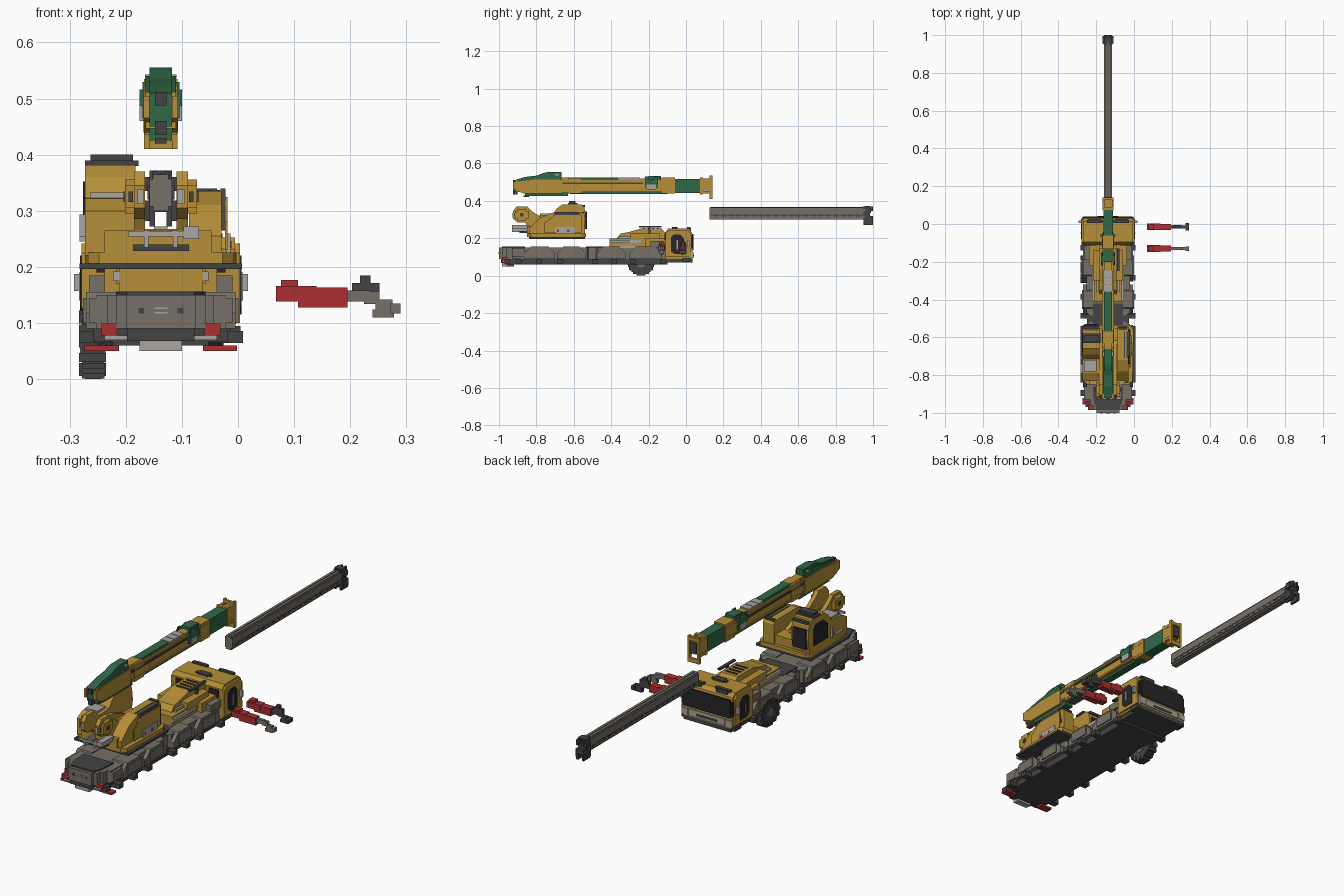
import bpy, bmesh, math

if "Cube" in bpy.data.objects:
    bpy.data.objects.remove(bpy.data.objects["Cube"])

CX = -0.1375  # centre line of the truck, turret and boom


def material(name, r, g, b):
    lin = [((c / 255 + 0.055) / 1.055) ** 2.4 for c in (r, g, b)] + [1]
    m = bpy.data.materials.new(name)
    m.use_nodes = True
    m.diffuse_color = lin
    m.node_tree.nodes["Principled BSDF"].inputs["Base Color"].default_value = lin
    return m


YELLOW = material("ochre yellow", 182, 143, 56)
GREEN = material("deep green", 48, 104, 72)
DARK = material("dark grey", 68, 68, 68)
GREY = material("warm grey", 118, 112, 103)
LIGHT = material("light grey", 168, 165, 161)
RED = material("red", 172, 48, 50)
BLACK = material("window black", 38, 38, 40)


def finish(name, mat, bm):
    bmesh.ops.recalc_face_normals(bm, faces=bm.faces)
    me = bpy.data.meshes.new(name)
    bm.to_mesh(me)
    bm.free()
    me.materials.append(mat)
    ob = bpy.data.objects.new(name, me)
    bpy.context.collection.objects.link(ob)


def extrude(bm, base, shift):
    f = bm.faces.new([bm.verts.new(p) for p in base])
    r = bmesh.ops.extrude_face_region(bm, geom=[f])
    vs = [v for v in r["geom"] if isinstance(v, bmesh.types.BMVert)]
    bmesh.ops.translate(bm, verts=vs, vec=shift)


def boxes(name, mat, items, mirror=False, cx=CX):
    """Boxes (x0, x1, y0, y1, z0, z1), x measured from the centre line."""
    bm = bmesh.new()
    for x0, x1, y0, y1, z0, z1 in items:
        for s in ((1, -1) if mirror else (1,)):
            a, b = sorted((cx + s * x0, cx + s * x1))
            extrude(bm, [(a, y0, z0), (b, y0, z0), (b, y1, z0), (a, y1, z0)], (0, 0, z1 - z0))
    finish(name, mat, bm)


def profile(name, mat, pts, x0, x1, mirror=False):
    """Side profile of (y, z) points extruded across x."""
    bm = bmesh.new()
    for s in ((1, -1) if mirror else (1,)):
        extrude(bm, [(CX + s * x0, y, z) for y, z in pts], (s * (x1 - x0), 0, 0))
    finish(name, mat, bm)


def plan(name, mat, half, z0, z1):
    """Symmetric plan outline of (half width, y) points extruded up."""
    bm = bmesh.new()
    pts = [(CX + w, y, z0) for w, y in half] + [(CX - w, y, z0) for w, y in reversed(half)]
    extrude(bm, pts, (0, 0, z1 - z0))
    finish(name, mat, bm)


# --- Chassis ---
plan("chassis_underside", DARK, [(.085, -.97), (.105, -.9), (.112, -.84), (.112, -.1)], .06, .09)
plan("chassis_deck", GREY, [(.062, -1), (.062, -.985), (.08, -.985), (.08, -.96), (.095, -.96), (.095, -.93),
     (.115, -.93), (.115, -.53), (.1, -.52), (.1, -.48), (.115, -.47), (.115, -.1)], .09, .15)
plan("deck_rear_panel", DARK, [(.06, -.985), (.075, -.94), (.08, -.86)], .148, .156)
for i, (a, b) in enumerate([(-.305, -.13), (-.478, -.32), (-.69, -.535), (-.865, -.70)]):
    profile(f"fender_{i + 1}", GREY, [(a, .09), (a, .118), (a + .035, .155), (b - .035, .155),
            (b, .118), (b, .09)], .055, .133, True)
    m = (a + b) / 2
    boxes(f"fender_step_{i + 1}", GREY, [(.13, .1385, m - .05, m + .05, .1, .145)], True)
boxes("rear_side_deck", GREY, [(.09, .128, -.93, -.86, .1, .145)], True)
boxes("deck_middle_panel", DARK, [(-.08, .08, -.535, -.42, .148, .156), (-.095, .095, -.515, -.485, .148, .153)])
boxes("outrigger_pads", DARK, [(.1, .146, y, y + .03, .064, .086)
      for y in (-.91, -.80, -.69, -.50, -.40, -.30, -.14)], True)
boxes("rear_bumper", DARK, [(-.12, .12, -.97, -.94, .066, .09), (-.06, .06, -.99, -.97, .068, .09)])
boxes("rear_plate", LIGHT, [(-.038, .038, -.985, -.955, .05, .068)])
boxes("rear_step_rails", LIGHT, [(.055, .1, -.982, -.97, .07, .078)], True)
boxes("rear_lamps", RED, [(.078, .106, -.985, -.955, .078, .099), (.075, .136, -.955, -.92, .05, .06)], True)
boxes("rear_hatch", DARK, [(-.04, -.03, -1.002, -.99, .117, .127), (.03, .04, -1.002, -.99, .117, .127)])
boxes("rear_trim", LIGHT, [(-.012, .012, -1.002, -.99, z, z + .003) for z in (.117, .125)])

# --- Single wheel, stepped like blocks ---
bm = bmesh.new()
N, R = 15, .0625
for i in range(N):
    y = (i + .5) / N * 2 - 1
    h = round(R * math.sqrt(1 - y * y) / .009) * .009
    yc = -.24 + y * .07
    extrude(bm, [(x, yy, .064 - h) for x, yy in ((-.278, yc - .0047), (-.238, yc - .0047),
            (-.238, yc + .0047), (-.278, yc + .0047))], (0, 0, 2 * h))
finish("wheel", DARK, bm)
boxes("wheel_tread", DARK, [(-.283, -.235, -.24 + .064 * math.cos(t) - .008, -.24 + .064 * math.cos(t) + .008,
      .064 + .05 * math.sin(t) - .008, .064 + .05 * math.sin(t) + .008)
      for t in [k * math.pi / 6 for k in range(12)]], cx=0)
boxes("wheel_foot", DARK, [(-.273, -.243, -.262, -.218, 0, .01)], cx=0)
boxes("wheel_hub", GREY, [(-.282, -.236, -.262, -.218, .052, .078), (-.282, -.236, -.253, -.227, .043, .087)], cx=0)

# --- Engine deck between turret and driver cab ---
boxes("engine_base", YELLOW, [(-.075, .075, -.41, -.11, .155, .2)])
profile("engine_cover", YELLOW, [(-.375, .195), (-.35, .225), (-.3, .235), (-.24, .252), (-.13, .252),
        (-.11, .23), (-.11, .195)], -.045, .045)
boxes("engine_side_boxes", YELLOW, [(.045, .08, -.30, -.14, .17, .225), (.075, .1, -.22, -.11, .15, .2)], True)
boxes("engine_ribs", DARK, [(-.03, .03, y, y + .008, .236, .256) for y in (-.23, -.205, -.18, -.155)])
boxes("exhaust_pipes", LIGHT, [(.075, .085, -.41, -.24, .175, .192), (.05, .06, -.36, -.3, .2, .212)], True)
boxes("air_intake", DARK, [(.048, .062, -.25, -.13, .257, .265), (.05, .06, -.2, -.19, .225, .257)])
boxes("side_tanks", GREY, [(.095, .128, -.19, -.115, .15, .185)], True)

# --- Driver cab ---
profile("driver_cab", YELLOW, [(-.11, .09), (-.11, .232), (-.095, .252), (.012, .252), (.03, .235),
        (.036, .2), (.036, .09)], -.132, .132)
profile("cab_sides", YELLOW, [(-.11, .1), (-.11, .225), (-.095, .242), (.01, .242), (.025, .225),
        (.028, .1)], .13, .141, True)
boxes("windshield", BLACK, [(-.124, .124, .03, .041, .138, .224)])
boxes("windshield_corner", BLACK, [(.118, .1345, .02, .0375, .145, .215)], True)
profile("side_window", BLACK, [(-.08, .13), (-.08, .205), (-.065, .22), (-.03, .22), (-.012, .2),
        (-.012, .115), (-.06, .115)], .139, .144, True)
boxes("side_window_bar", LIGHT, [(.14, .146, -.05, -.044, .14, .19)], True)
boxes("rear_cab_window", BLACK, [(.06, .115, -.114, -.108, .19, .225)], True)
boxes("cab_bumper", DARK, [(-.125, .125, -.11, .036, .07, .092), (-.142, .142, -.02, .028, .075, .095)])
boxes("cab_grille", LIGHT, [(-.095, .095, .03, .041, .096, .128)])
boxes("cab_headlamps", LIGHT, [(.1, .134, .02, .0405, .098, .126)], True)
boxes("cab_grille_gap", DARK, [(-.055, .055, .038, .043, .104, .114)])
boxes("roof_lamps", DARK, [(.03, .11, .005, .02, .25, .26), (.04, .1, .016, .027, .24, .257)], True)
boxes("roof_hatch", DARK, [(-.028, .028, -.075, -.045, .25, .26), (-.04, .04, -.068, -.052, .25, .258)])
boxes("wing_mirrors", LIGHT, [(.137, .155, .005, .018, .157, .187)], True)

# --- Turret ---
boxes("turret_plate", DARK, [(-.145, .145, -.84, -.54, .196, .206)])
plan("turret_base", YELLOW, [(.11, -.85), (.13, -.83), (.135, -.56), (.12, -.535)], .206, .226)
boxes("turret_core", YELLOW, [(-.12, .1, -.82, -.55, .22, .268), (-.1, .09, -.85, -.8, .22, .265)])
profile("machine_house", YELLOW, [(-.84, .22), (-.84, .255), (-.78, .31), (-.72, .335), (-.55, .335),
        (-.54, .32), (-.54, .22)], .05, .108)
profile("machine_house_side", DARK, [(-.74, .265), (-.70, .34), (-.57, .34), (-.555, .265)], .106, .115)
profile("machine_house_cover", YELLOW, [(-.76, .23), (-.76, .28), (-.70, .325), (-.56, .325), (-.56, .23)], .114, .119)
boxes("house_vents", DARK, [(x, x + .006, -.71, -.57, .33, .3375) for x in (.085, .099)])
boxes("house_end_trim", DARK, [(.055, .1, -.56, -.545, .33, .34)])
boxes("control_panel", LIGHT, [(.117, .124, -.70, -.59, .222, .26)])
boxes("panel_marks", RED, [(.12, .126, y, y + .011, .234, .246) for y in (-.69, -.635)])
profile("boom_lugs", YELLOW, [(-.82, .21), (-.86, .285), (-.9, .285), (-.925, .305), (-.925, .345),
        (-.905, .37), (-.85, .37), (-.825, .345), (-.77, .31), (-.70, .3), (-.62, .27), (-.56, .21)], .028, .048, True)
boxes("lug_discs", YELLOW, [(.046, .064, -.915, -.84, .305, .345), (.046, .064, -.9, -.855, .295, .356)], True)
boxes("lug_pins", DARK, [(.06, .067, -.887, -.868, .316, .334), (.05, .058, -.918, -.91, .316, .334)], True)
boxes("lug_plates", LIGHT, [(.03, .042, -.928, -.92, .312, .338)], True)
boxes("rear_rail", LIGHT, [(-.058, .068, -.93, -.92, .254, .264), (-.03, -.022, -.93, -.85, .235, .265),
      (.022, .03, -.93, -.85, .235, .265), (.04, .068, -.93, -.84, .25, .272)])
boxes("rear_winch", DARK, [(-.05, .05, -.89, -.84, .228, .24)])
boxes("lift_cylinder", LIGHT, [(-.012, .012, -.72, -.6, .262, .272)])

# --- Operator cabin on the turret ---
profile("operator_cabin", YELLOW, [(-.83, .22), (-.83, .3), (-.79, .322), (-.715, .325), (-.69, .36), (-.66, .382),
        (-.56, .382), (-.542, .36), (-.535, .3), (-.55, .22)], -.135, -.045)
boxes("cabin_roof_vent", DARK, [(-.135, -.04, -.63, -.58, .38, .39), (-.125, -.05, -.625, -.59, .39, .4)])
boxes("cabin_front_trim", DARK, [(-.13, -.05, -.555, -.54, .366, .378)])
boxes("cabin_skylight", LIGHT, [(-.126, -.062, -.78, -.72, .318, .333)])
boxes("cabin_front_window", BLACK, [(-.125, -.055, -.552, -.53, .25, .342)])
profile("cabin_side_window", BLACK, [(-.68, .255), (-.68, .325), (-.65, .352), (-.59, .352), (-.575, .33),
        (-.575, .255)], -.139, -.13)
boxes("cabin_handrail", LIGHT, [(-.145, -.135, -.715, -.705, .245, .293), (-.145, -.135, -.79, -.74, .245, .255)])

# --- Boom ---
boxes("boom_body", YELLOW, [(-.027, .027, -.91, -.06, .447, .512), (-.03, .03, -.63, -.56, .44, .522),
      (-.03, .03, -.13, -.06, .44, .524)])
profile("boom_rear_crest", GREEN, [(-.92, .45), (-.92, .51), (-.86, .528), (-.8, .535), (-.76, .55), (-.735, .555),
        (-.665, .555), (-.665, .5), (-.7, .45)], -.02, .02)
profile("boom_rear_cheeks", GREEN, [(-.9, .49), (-.9, .512), (-.83, .528), (-.74, .54), (-.67, .54),
        (-.67, .49)], .018, .027, True)
profile("boom_rear_plates", YELLOW, [(-.925, .465), (-.925, .505), (-.88, .505), (-.8, .515), (-.66, .515),
        (-.66, .44), (-.87, .44)], .02, .031, True)
boxes("boom_keel", GREEN, [(-.02, .02, -.86, -.63, .425, .45), (-.018, .018, -.62, -.1, .436, .45)])
boxes("boom_heel", DARK, [(-.01, .01, -.926, -.9, .435, .46), (-.01, .01, -.926, -.915, .488, .512),
      (-.01, .01, -.87, -.84, .42, .43)])
boxes("boom_top_green", GREEN, [(-.02, .02, -.57, -.36, .51, .525), (-.024, .024, -.2, -.135, .51, .533)])
boxes("boom_top_yellow", YELLOW, [(-.022, .022, -.36, -.2, .51, .52), (-.02, .02, -.665, -.57, .51, .524)])
boxes("boom_top_walkway", LIGHT, [(-.024, .024, y, y + .034, .518, .526) for y in (-.355, -.318, -.281)])
boxes("boom_brackets", GREEN, [(.026, .038, -.22, -.15, .487, .516), (.026, .033, -.22, -.2, .465, .53),
      (.026, .033, -.17, -.15, .465, .53)], True)
boxes("boom_bracket_feet", LIGHT, [(.026, .038, -.21, -.16, .46, .487), (.02, .028, -.7, -.68, .536, .543)], True)
boxes("boom_side_cable", DARK, [(.026, .0305, -.66, -.23, .491, .498)], True)
boxes("boom_side_rail", YELLOW, [(.026, .031, -.65, -.07, .502, .51), (.026, .031, -.65, -.07, .45, .458)], True)
boxes("boom_tip_sleeve", GREEN, [(-.025, .025, -.065, .08, .443, .518)])
boxes("boom_head", YELLOW, [(-.029, .029, .075, .09, .435, .525), (-.028, .028, .09, .13, .455, .512)])
boxes("boom_head_frame", YELLOW, [(.02, .03, .125, .141, .41, .535), (.02, .03, .09, .13, .505, .52),
      (.02, .03, .09, .13, .44, .452), (0, .028, .128, .14, .41, .43), (0, .028, .128, .14, .515, .53)], True)
boxes("boom_head_core", DARK, [(-.016, .016, .128, .143, .455, .505)])

# --- Separate telescopic inner boom ---
boxes("inner_boom", GREY, [(-.014, .014, .125, .96, .3, .365), (-.02, .02, .125, .96, .308, .357)])
boxes("inner_boom_teeth", DARK, [(.019, .0215, .15 + k * .04, .172 + k * .04, .316, .323)
      for k in range(20)], True)
boxes("inner_boom_seam", DARK, [(.019, .021, .13, .95, .323, .326)], True)
boxes("inner_boom_top_seam", DARK, [(-.002, .002, .13, .95, .364, .3665)])
boxes("inner_boom_head", DARK, [(-.02, .02, .955, .985, .298, .372), (.01, .02, .95, 1, .272, .31),
      (.018, .028, .955, .995, .282, .318), (.018, .028, .96, .99, .335, .36),
      (.006, .016, .945, 1, .345, .37)], True)
boxes("head_rollers", DARK, [(-.016, .016, .98, 1, .3, .32), (-.024, .024, .95, .975, .32, .345)])

# --- Two loose support arms ---
for n, y in (("rear", -.13), ("front", -.015)):
    boxes(n + "_arm_sleeve", RED, [(.068, .14, y - .018, y + .018, .138, .166), (.077, .107, y - .014, y + .014, .16, .177),
          (.107, .195, y - .016, y + .016, .128, .163)], cx=0)
    mat = GREY if n == "rear" else DARK
    boxes(n + "_arm_beam", mat, [(.19, .235, y - .008, y + .008, .138, .158), (.225, .252, y - .008, y + .008, .134, .156),
          (.245, .275, y - .008, y + .008, .122, .142)], cx=0)
    foot = .012 if n == "rear" else .019
    boxes(n + "_arm_foot", mat, [(.24, .278, y - .008, y + .008, .11, .124),
          (.272, .29, y - foot, y + foot, .117, .135)], cx=0)
boxes("front_arm_knee", DARK, [(.203, .252, -.024, -.006, .155, .171), (.217, .236, -.024, -.006, .17, .185)], cx=0)
